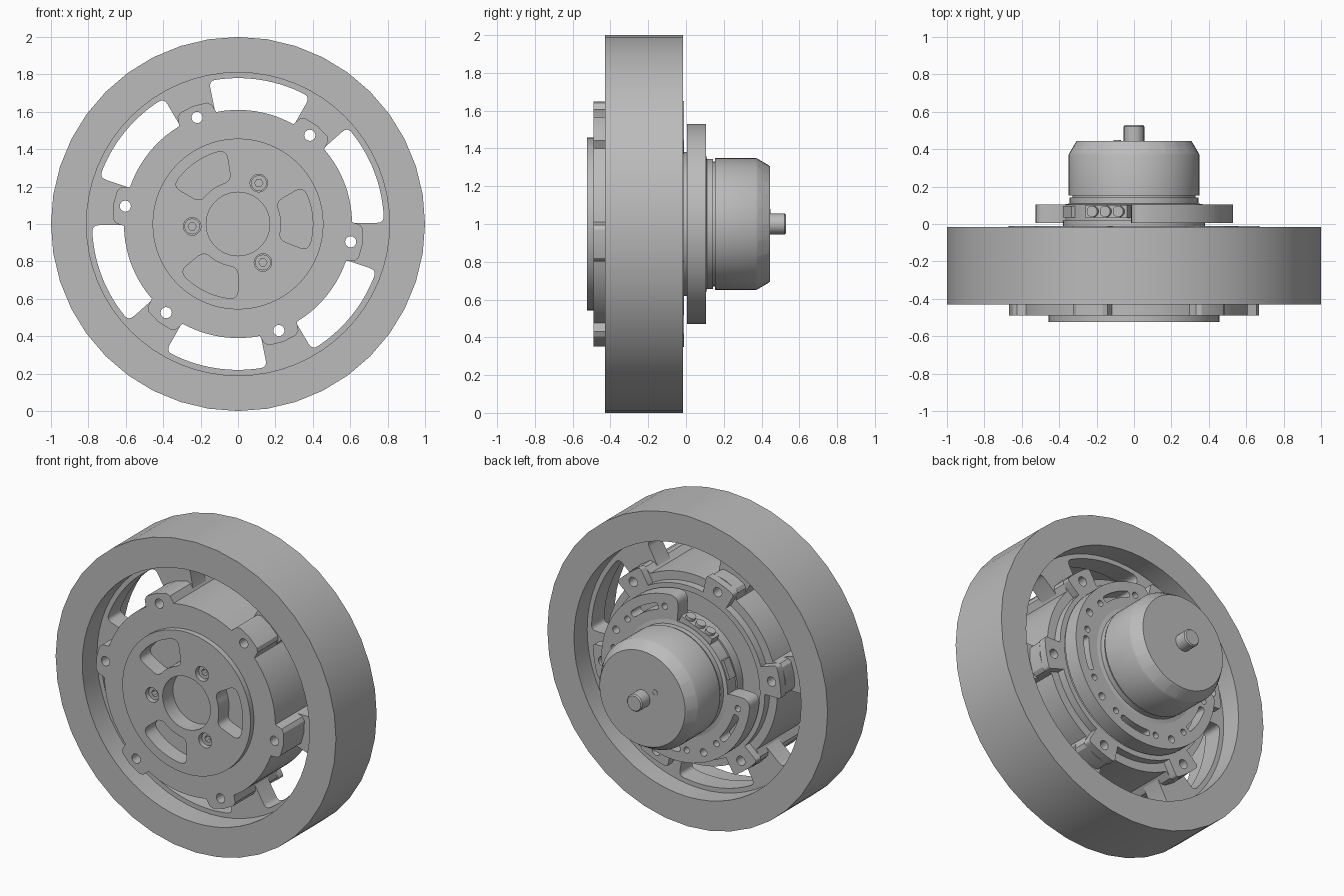
import bpy, bmesh, math
from math import sin, cos, radians, pi

old = bpy.data.objects.get("Cube")
if old:
    bpy.data.objects.remove(old)

AXIS_Z = 1.0
TABS = [-9 + 60 * k for k in range(6)]

grey = bpy.data.materials.new("machined_grey")
grey.use_nodes = True
grey.diffuse_color = (0.5, 0.5, 0.5, 1)
grey.node_tree.nodes["Principled BSDF"].inputs["Base Color"].default_value = (0.5, 0.5, 0.5, 1)


def polar(r, deg):
    return (r * cos(radians(deg)), r * sin(radians(deg)))


def circle(r, n=48, at=(0, 0)):
    return [(at[0] + r * cos(2 * pi * i / n), at[1] + r * sin(2 * pi * i / n)) for i in range(n)]


def sector(r0, r1, a0, a1, c, n=14):
    """Ring sector outline with corners rounded by c."""
    pts = []

    def arc(r, s, e):
        pts.extend(polar(r, s + (e - s) * i / n) for i in range(n + 1))

    def corner(start, mid, end):
        for t in (0.25, 0.5, 0.75):
            pts.append(tuple((1 - t) ** 2 * p + 2 * t * (1 - t) * q + t * t * s
                             for p, q, s in zip(start, mid, end)))

    d0, d1 = math.degrees(c / r0), math.degrees(c / r1)
    arc(r1, a0 + d1, a1 - d1)
    corner(polar(r1, a1 - d1), polar(r1, a1), polar(r1 - c, a1))
    pts.append(polar(r1 - c, a1))
    pts.append(polar(r0 + c, a1))
    corner(polar(r0 + c, a1), polar(r0, a1), polar(r0, a1 - d0))
    arc(r0, a1 - d0, a0 + d0)
    corner(polar(r0, a0 + d0), polar(r0, a0), polar(r0 + c, a0))
    pts.append(polar(r0 + c, a0))
    pts.append(polar(r1 - c, a0))
    corner(polar(r1 - c, a0), polar(r1, a0), polar(r1, a0 + d1))
    return pts


def finish(obj):
    obj.data.materials.clear()
    obj.data.materials.append(grey)
    bpy.ops.object.select_all(action='DESELECT')
    obj.select_set(True)
    bpy.context.view_layer.objects.active = obj
    bpy.ops.object.shade_smooth_by_angle(angle=radians(30))
    return obj


def plate(name, y0, y1, *loops):
    """Flat outline with holes, thickened from y0 to y1."""
    curve = bpy.data.curves.new(name, 'CURVE')
    curve.dimensions = '2D'
    curve.fill_mode = 'BOTH'
    curve.extrude = (y1 - y0) / 2
    for loop in loops:
        s = curve.splines.new('POLY')
        s.points.add(len(loop) - 1)
        for p, (x, z) in zip(s.points, loop):
            p.co = (x, z, 0, 1)
        s.use_cyclic_u = True
    obj = bpy.data.objects.new(name, curve)
    bpy.context.collection.objects.link(obj)
    obj.location = (0, (y0 + y1) / 2, AXIS_Z)
    obj.rotation_euler = (pi / 2, 0, 0)
    bpy.ops.object.select_all(action='DESELECT')
    obj.select_set(True)
    bpy.context.view_layer.objects.active = obj
    bpy.ops.object.convert(target='MESH')
    obj = bpy.context.view_layer.objects.active
    bm = bmesh.new()
    bm.from_mesh(obj.data)
    bmesh.ops.remove_doubles(bm, verts=bm.verts, dist=0.0002)
    bmesh.ops.recalc_face_normals(bm, faces=bm.faces)
    bm.to_mesh(obj.data)
    bm.free()
    return finish(obj)


def lathe(name, profile, n=48, vent_row=None):
    """Closed solid turned around the y axis from (radius, y) points."""
    bm = bmesh.new()
    rings = [[bm.verts.new((r * cos(2 * pi * i / n), y, r * sin(2 * pi * i / n))) for i in range(n)]
             for r, y in profile]
    vents = []
    for row, (a, b) in enumerate(zip(rings, rings[1:])):
        for i in range(n):
            j = (i + 1) % n
            f = bm.faces.new((a[i], a[j], b[j], b[i]))
            if row == vent_row and i % 4 < 2:
                vents.append(f)
    bm.faces.new(rings[0])
    bm.faces.new(rings[-1])
    bmesh.ops.recalc_face_normals(bm, faces=bm.faces)
    if vents:
        new = bmesh.ops.extrude_face_region(bm, geom=vents)["geom"]
        for v in new:
            if isinstance(v, bmesh.types.BMVert):
                v.co.x *= 0.84
                v.co.z *= 0.84
                v.co.y -= 0.01
    mesh = bpy.data.meshes.new(name)
    bm.to_mesh(mesh)
    bm.free()
    obj = bpy.data.objects.new(name, mesh)
    bpy.context.collection.objects.link(obj)
    obj.location.z = AXIS_Z
    return finish(obj)


# Wheel rim and the spoked web inside it
plate("rim", -0.43, -0.015, circle(1.0, 40), circle(0.81, 64))
bolt_holes = [circle(0.03, 16, polar(0.61, a)) for a in TABS]
windows = [sector(0.58, 0.78, a + 9.5, a + 50.5, 0.035) for a in TABS]
plate("spoked_web", -0.28, -0.15, circle(0.82, 64), circle(0.54), *windows, *bolt_holes)

# Hub with six bolt lugs
hub_outline = []
for a in TABS:
    hub_outline += [polar(0.61, a - 10), polar(0.655, a - 8.5), polar(0.67, a - 6.5)]
    hub_outline += [polar(0.675, a), polar(0.67, a + 6.5), polar(0.655, a + 8.5)]
    hub_outline += [polar(0.61, a + 10 + 4 * i) for i in range(10)]
openings = [circle(0.17)]
for k in range(3):
    openings.append(sector(0.23, 0.40, -21 + 120 * k, 30 + 120 * k, 0.045))
    openings.append(circle(0.047, 20, polar(0.245, 63 + 120 * k)))
plate("hub_face", -0.525, -0.49, circle(0.457, 64), *openings)
plate("hub_front", -0.49, -0.42, hub_outline, *openings, *bolt_holes)
plate("hub_body", -0.42, -0.06, hub_outline, *bolt_holes)
lathe("hub_rear_ring", [(0.555, -0.08), (0.555, -0.01), (0.52, -0.01), (0.52, -0.04), (0.3, -0.04)], 64)
for a in TABS:
    plate("rear_lug", -0.06, -0.01, sector(0.54, 0.67, a - 9, a + 9, 0.02),
          circle(0.03, 16, polar(0.61, a)))
for k in range(3):
    spot = polar(0.245, 63 + 120 * k)
    plate("face_bolt", -0.5, -0.42, circle(0.042, 20, spot), circle(0.022, 6, spot))

# Motor mounting plate with arc slots and screw holes
cuts = []
for k in range(4):
    mid = -150 + 70 * k
    cuts.append(sector(0.43, 0.47, mid - 14, mid + 14, 0.018))
    for off in (-20, 20):
        cuts.append(circle(0.02, 14, polar(0.45, mid + off)))
    if k < 3:
        cuts.append(circle(0.024, 14, polar(0.47, mid + 35)))
plate("mount_plate", 0.005, 0.105, sector(0.34, 0.53, -180, 92, 0.06, 48), *cuts)
lathe("mount_spacer", [(0.38, -0.05), (0.38, 0.02)])

# Motor base, bell with vents, and shaft
lathe("motor_base", [(0.37, 0.0), (0.37, 0.105), (0.345, 0.11), (0.345, 0.143),
                     (0.33, 0.143), (0.33, 0.16)])
lathe("motor_bell", [(0.32, 0.153), (0.35, 0.153), (0.35, 0.37), (0.345, 0.38),
                     (0.312, 0.436), (0.305, 0.445)], 48, vent_row=3)
lathe("motor_shaft", [(0.055, 0.44), (0.055, 0.522), (0.048, 0.53)], 24)
plate("cap_pin_hole", 0.443, 0.448, circle(0.02, 14, (-0.09, 0.06)), circle(0.014, 14, (-0.09, 0.06)))


# Cable connectors on the open side of the motor base
def side_part(name, deg, make, dist, shift, y):
    """Place a part on the base so that its local z points outward."""
    make()
    obj = bpy.context.object
    obj.name = name
    px, pz = polar(dist, deg)
    tx, tz = polar(shift, deg - 90)
    obj.rotation_euler = (0, radians(90 - deg), 0)
    obj.location = (px + tx, y, AXIS_Z + pz + tz)
    return finish(obj)


def box(w, d, h):
    bpy.ops.mesh.primitive_cube_add(size=1)
    bpy.context.object.scale = (w, d, h)


side_part("connector_block", 112, lambda: box(0.24, 0.07, 0.1), 0.345, 0, 0.067)
for s in (-0.075, 0, 0.075):
    side_part("connector_barrel", 112, lambda: bpy.ops.mesh.primitive_cylinder_add(
        vertices=20, radius=0.03, depth=0.08), 0.375, s, 0.067)
side_part("sensor_socket", 158, lambda: box(0.12, 0.06, 0.06), 0.355, 0, 0.065)
